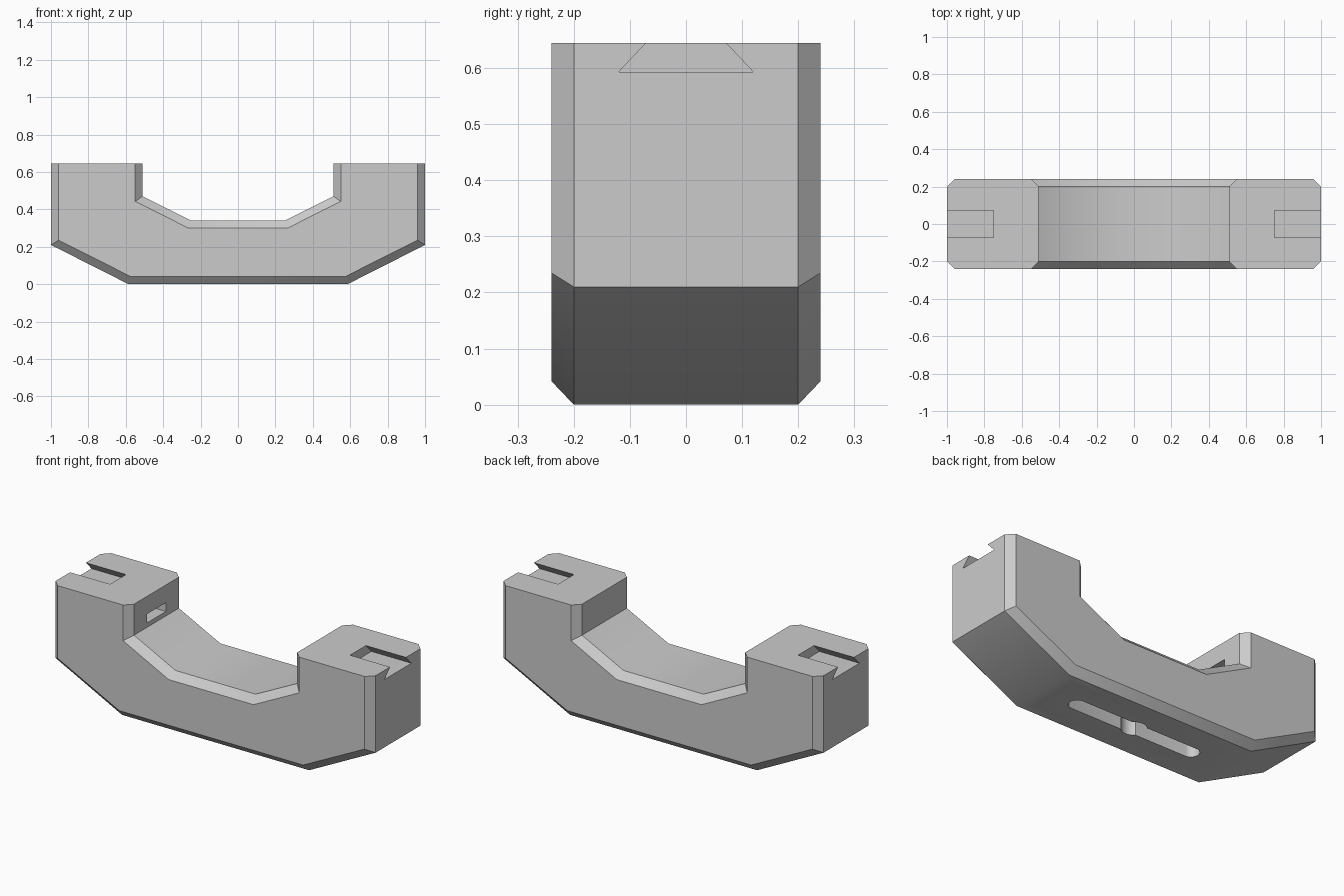
import bpy
import bmesh
import math

old = bpy.data.objects.get("Cube")
if old:
    bpy.data.objects.remove(old, do_unlink=True)

# One plain material
grey = bpy.data.materials.new("plain grey")
grey.use_nodes = True
colour = (0.6, 0.6, 0.6, 1)
grey.diffuse_color = colour
grey.node_tree.nodes["Principled BSDF"].inputs["Base Color"].default_value = colour


def loft(name, rings):
    """Join matching rings of points into a closed solid."""
    bm = bmesh.new()
    loops = [[bm.verts.new(p) for p in ring] for ring in rings]
    for a, b in zip(loops, loops[1:]):
        for i in range(len(a)):
            j = (i + 1) % len(a)
            bm.faces.new((a[i], a[j], b[j], b[i]))
    bm.faces.new(loops[0])
    bm.faces.new(loops[-1])
    bmesh.ops.recalc_face_normals(bm, faces=bm.faces)
    mesh = bpy.data.meshes.new(name)
    bm.to_mesh(mesh)
    bm.free()
    mesh.materials.append(grey)
    obj = bpy.data.objects.new(name, mesh)
    bpy.context.collection.objects.link(obj)
    return obj


def mirrored(half):
    return half + [(-x, z) for x, z in reversed(half)]


def cut(target, cutter):
    """Subtract a cutter from the target, then discard it."""
    bpy.ops.object.select_all(action='DESELECT')
    bpy.context.view_layer.objects.active = target
    target.select_set(True)
    mod = target.modifiers.new("cut", 'BOOLEAN')
    mod.operation = 'DIFFERENCE'
    mod.solver = 'EXACT'
    mod.object = cutter
    bpy.ops.object.modifier_apply(modifier=mod.name)
    bpy.data.objects.remove(cutter, do_unlink=True)


# Handle body: U profile with chamfered front and back edges
TOP = 0.645
full = mirrored([(0.25, 0.34), (0.51, 0.47), (0.51, TOP),
                 (1, TOP), (1, 0.21), (0.585, 0)])
inset = mirrored([(0.265, 0.30), (0.55, 0.443), (0.55, TOP),
                  (0.96, TOP), (0.96, 0.235), (0.575, 0.042)])
body = loft("handle_body", [[(x, y, z) for x, z in shape] for shape, y in
                            ((inset, -0.24), (full, -0.2), (full, 0.2), (inset, 0.24))])

# Dovetail grooves in the top of each leg, open at the outer end
for side in (-1, 1):
    dovetail = [(-0.12, 0.593), (0.12, 0.593), (0.052, 0.665), (-0.052, 0.665)]
    cut(body, loft("dovetail_cutter", [[(side * x, y, z) for y, z in dovetail]
                                       for x in (0.75, 1.1)]))

# Blind slot in the inner wall of the right leg
slot = [(-0.085, 0.495), (0.085, 0.495), (0.085, 0.545), (-0.085, 0.545)]
cut(body, loft("wall_slot_cutter", [[(x, y, z) for y, z in slot] for x in (-0.61, -0.45)]))


def rounded_slot(half_length, radius, steps=24):
    ring = []
    for i in range(steps):
        a = 2 * math.pi * (i + 0.5) / steps
        shift = math.copysign(half_length, math.cos(a))
        ring.append((shift + radius * math.cos(a), radius * math.sin(a)))
    return ring


# Long slot with a round pocket in the underside
for half_length, radius in ((0.365, 0.045), (0, 0.065)):
    ring = rounded_slot(half_length, radius)
    cut(body, loft("base_slot_cutter", [[(x, y, z) for x, y in ring] for z in (-0.05, 0.12)]))

bpy.ops.object.shade_smooth_by_angle(angle=math.radians(30))
